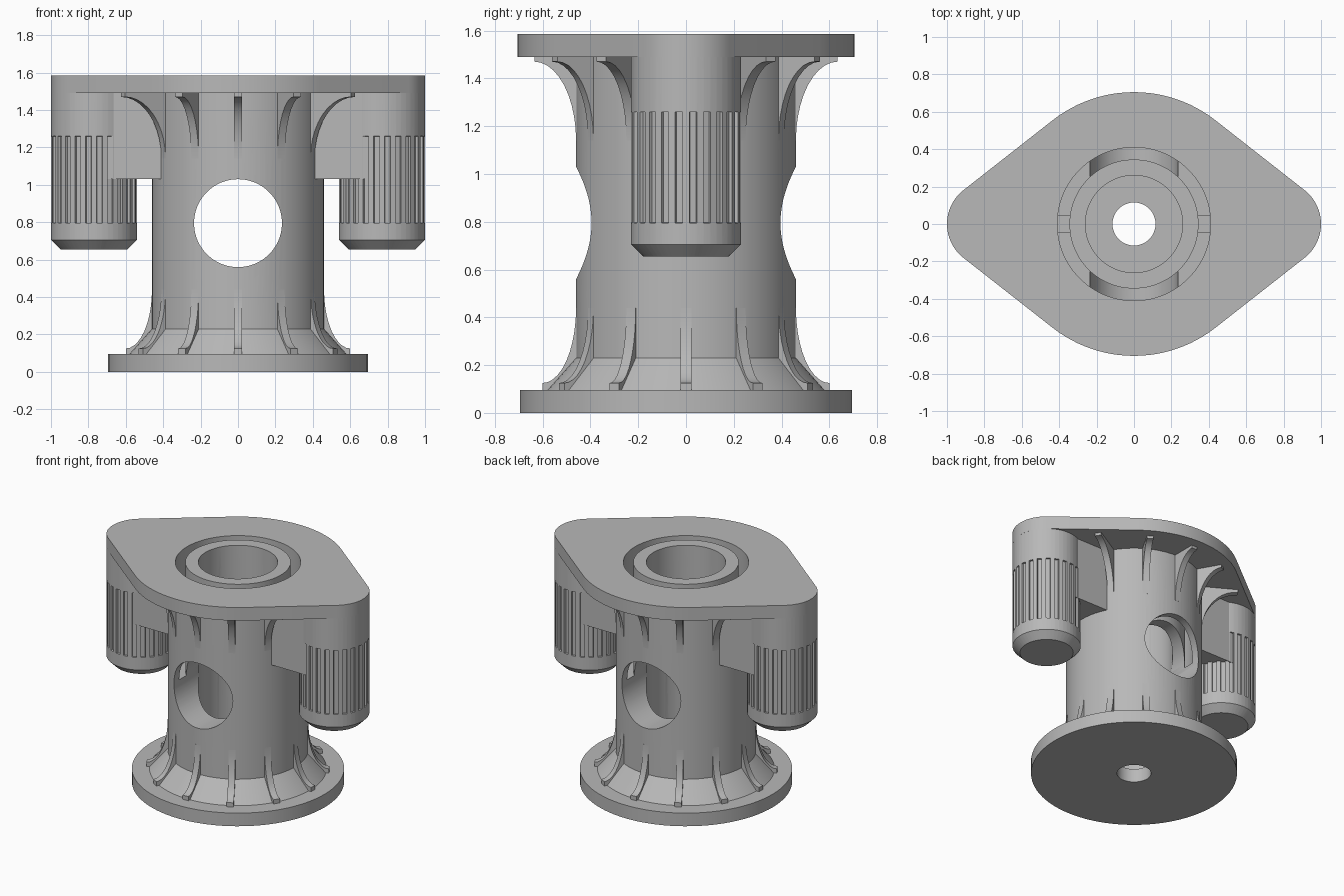
import bpy, bmesh, math
from mathutils import Matrix

if "Cube" in bpy.data.objects:
    bpy.data.objects.remove(bpy.data.objects["Cube"], do_unlink=True)

grey = bpy.data.materials.new("plain grey")
grey.use_nodes = True
COLOUR = (0.48, 0.48, 0.48, 1)
grey.diffuse_color = COLOUR
grey.node_tree.nodes["Principled BSDF"].inputs["Base Color"].default_value = COLOUR

TAU = 2 * math.pi
SEG = 96
TOP, PLATE_Z = 1.585, 1.49
TUBE_R, KNOB_R, KNOB_X = 0.46, 0.23, 0.77


def make(name, bm):
    bmesh.ops.remove_doubles(bm, verts=bm.verts, dist=1e-5)
    bmesh.ops.recalc_face_normals(bm, faces=bm.faces)
    mesh = bpy.data.meshes.new(name)
    bm.to_mesh(mesh)
    bm.free()
    mesh.materials.append(grey)
    obj = bpy.data.objects.new(name, mesh)
    bpy.context.collection.objects.link(obj)
    return obj


def skin(name, rings, caps=True, loop=False):
    """Join rings of points with quads, with end caps or closed on itself."""
    bm = bmesh.new()
    vs = [[bm.verts.new(p) for p in ring] for ring in rings]
    n = len(vs[0])
    pairs = list(zip(vs, vs[1:])) + ([(vs[-1], vs[0])] if loop else [])
    for a, b in pairs:
        for i in range(n):
            j = (i + 1) % n
            bm.faces.new((a[i], a[j], b[j], b[i]))
    if caps and not loop:
        bm.faces.new(vs[0])
        bm.faces.new(vs[-1])
    return make(name, bm)


def circle(r, z, x=0):
    return [(x + r * math.cos(TAU * i / SEG), r * math.sin(TAU * i / SEG), z)
            for i in range(SEG)]


def lathe(name, profile, loop=False):
    return skin(name, [circle(r, z) for r, z in profile], loop=loop)


def prism(name, outline, z0, z1):
    return skin(name, [[(x, y, z) for x, y in outline] for z in (z0, z1)])


def box(name, x0, x1, half_y, z0, z1):
    return prism(name, [(x0, -half_y), (x1, -half_y), (x1, half_y), (x0, half_y)], z0, z1)


def combine(target, other, operation):
    mod = target.modifiers.new("cut", "BOOLEAN")
    mod.operation, mod.object, mod.solver = operation, other, "EXACT"
    bpy.ops.object.select_all(action="DESELECT")
    bpy.context.view_layer.objects.active = target
    target.select_set(True)
    bpy.ops.object.modifier_apply(modifier=mod.name)
    bpy.data.objects.remove(other, do_unlink=True)


# Flanged tube with a conical foot
body = lathe("body", [(0.695, 0), (0.695, 0.095), (0.58, 0.095),
                      (TUBE_R, 0.23), (TUBE_R, 1.54)])

# Top plate: large middle arcs joined by tangents to small end arcs
R = 0.705
split = math.acos((R - KNOB_R) / KNOB_X)


def arc(cx, r, a, b, n=24):
    return [(cx + r * math.cos(a + (b - a) * i / n),
             r * math.sin(a + (b - a) * i / n)) for i in range(n + 1)]


outline = (arc(KNOB_X, KNOB_R, -split, split) + arc(0, R, split, math.pi - split)
           + arc(-KNOB_X, KNOB_R, math.pi - split, math.pi + split)
           + arc(0, R, math.pi + split, TAU - split))
combine(body, prism("plate", outline, PLATE_Z, TOP), "UNION")

# Blocks linking the tube to the side knobs
for x0, x1 in ((0.38, 0.72), (-0.72, -0.38)):
    combine(body, box("block", x0, x1, 0.205, 1.03, 1.52), "UNION")

# Bore, drain hole, ring groove and cross hole
combine(body, lathe("bore", [(0.26, 0.1), (0.26, 1.7)]), "DIFFERENCE")
combine(body, lathe("drain", [(0.115, -0.1), (0.115, 0.2)]), "DIFFERENCE")
combine(body, lathe("groove", [(0.345, 0.8), (0.41, 0.8), (0.41, 1.7), (0.345, 1.7)],
                    loop=True), "DIFFERENCE")
cross = lathe("cross", [(0.235, -1), (0.235, 1)])
cross.data.transform(Matrix.Translation((0, 0, 0.795)) @ Matrix.Rotation(math.pi / 2, 4, "X"))
combine(body, cross, "DIFFERENCE")

# Small webs low in the groove
for side, x0 in (("left", 0.335), ("right", -0.42)):
    box(side + "_web", x0, x0 + 0.085, 0.045, 0.79, 1.0)

# Fluted knobs hanging under the plate ends
TEETH = 24
steps = (0, 0.48, 0.52, 0.98)


def knob_ring(cx, r, z, depth=0):
    pts = []
    for t in range(TEETH):
        for k, s in enumerate(steps):
            a = TAU * (t + s - 0.24) / TEETH
            q = r - (depth if k > 1 else 0)
            pts.append((cx + q * math.cos(a), q * math.sin(a), z))
    return pts


for side, cx in (("left", KNOB_X), ("right", -KNOB_X)):
    levels = [(0.18, 0.655, 0), (KNOB_R, 0.705, 0), (KNOB_R, 0.795, 0),
              (KNOB_R, 0.796, 0.013), (KNOB_R, 1.259, 0.013),
              (KNOB_R, 1.26, 0), (KNOB_R, PLATE_Z, 0)]
    skin(side + "_knob", [knob_ring(cx, *lv) for lv in levels])


# Curved ribs around the foot and under the plate
def rib(name, angle, tip, z_flange, z_tube, lip):
    n = 10
    curve = []
    for i in range(n + 1):
        a = math.pi / 2 * i / n
        r = tip - (tip - TUBE_R) * math.sin(a)
        z = z_flange + lip + (z_tube - z_flange - lip) * (1 - math.cos(a))
        curve.append((r, z))
    profile = [(TUBE_R - 0.03, z_flange), (tip, z_flange)] + curve + [(TUBE_R - 0.03, z_tube)]
    obj = skin(name, [[(r, y, z) for r, z in profile] for y in (-0.0225, 0.0225)])
    obj.data.transform(Matrix.Rotation(angle, 4, "Z"))


for i in range(12):
    ang = TAU * i / 12
    rib(f"foot_rib_{i}", ang, 0.6, 0.095, 0.44, 0.03)
    if i % 6:
        tip = 0.71 if i % 6 in (1, 5) else 0.635
        rib(f"top_rib_{i}", ang, tip, PLATE_Z, 1.14, -0.02)

# Smooth round faces, keep edges crisp
bpy.ops.object.select_all(action="DESELECT")
for obj in bpy.context.collection.objects:
    if obj.type == "MESH":
        obj.select_set(True)
        bpy.context.view_layer.objects.active = obj
bpy.ops.object.shade_smooth_by_angle(angle=math.radians(25))
